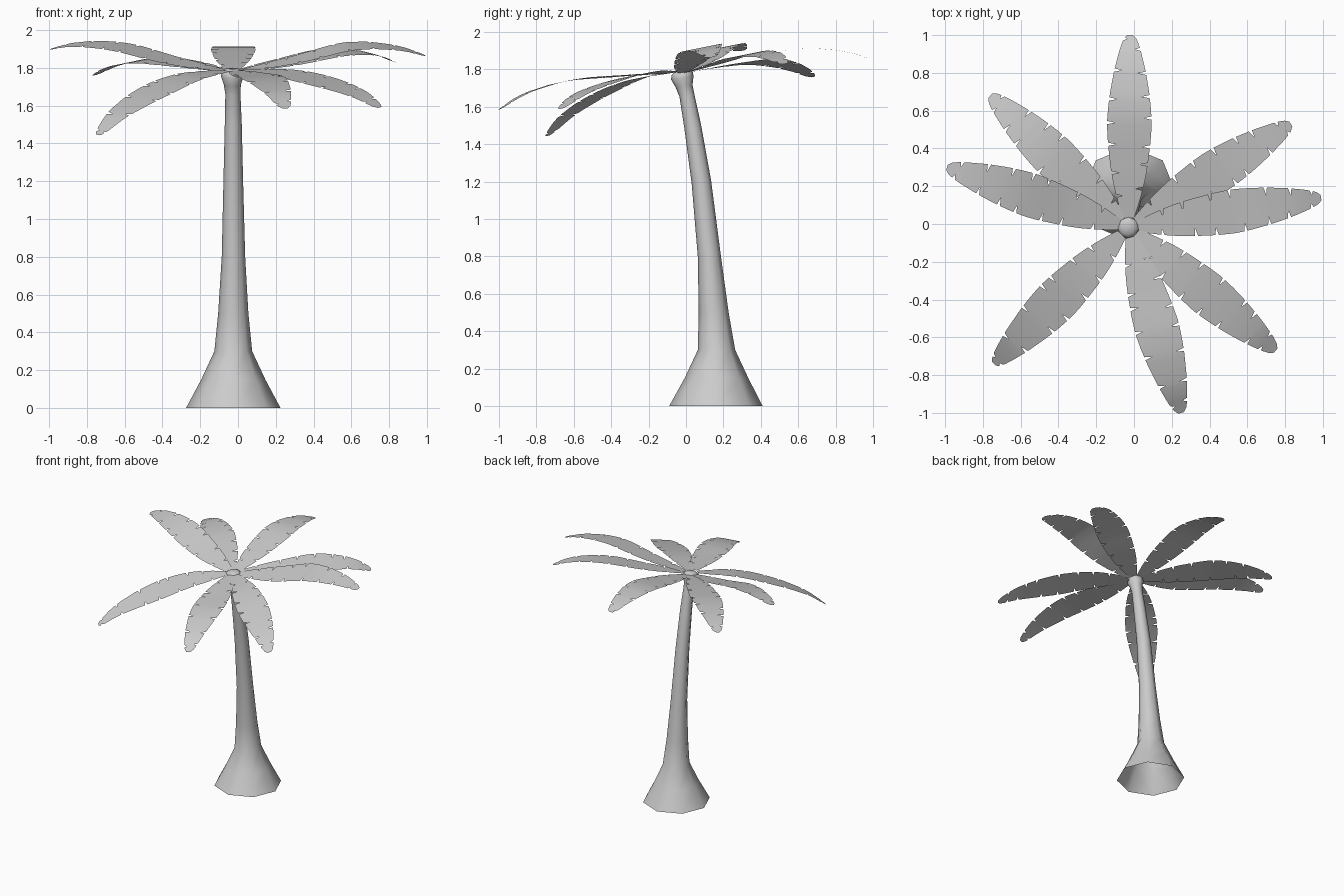
import bpy, bmesh, math, random
from mathutils import Vector

if "Cube" in bpy.data.objects:
    bpy.data.objects.remove(bpy.data.objects["Cube"])

random.seed(4)


def finish(bm, name, angle):
    mesh = bpy.data.meshes.new(name)
    bm.to_mesh(mesh)
    bm.free()
    ob = bpy.data.objects.new(name, mesh)
    bpy.context.collection.objects.link(ob)
    bpy.ops.object.select_all(action='DESELECT')
    ob.select_set(True)
    bpy.context.view_layer.objects.active = ob
    bpy.ops.object.shade_smooth_by_angle(angle=math.radians(angle))


def interp(pts, t):
    """Smooth (Catmull-Rom style) interpolation through (t, value) points."""
    n = len(pts)
    i = max(k for k in range(n - 1) if pts[k][0] <= t)
    (t0, v0), (t1, v1) = pts[i], pts[i + 1]

    def slope(k):
        a, b = pts[max(k - 1, 0)], pts[min(k + 1, n - 1)]
        return (b[1] - a[1]) / (b[0] - a[0])
    h = t1 - t0
    u = (t - t0) / h
    return ((2*u**3 - 3*u**2 + 1) * v0 + (u**3 - 2*u**2 + u) * h * slope(i)
            + (3*u**2 - 2*u**3) * v1 + (u**3 - u**2) * h * slope(i + 1))


# Leaning eight-sided trunk, open at the bottom, domed at the top
SIDES = 8
rings = [  # x, y, z, radius
    (-0.025, 0.16, 0.0, 0.25), (-0.025, 0.163, 0.15, 0.17),
    (-0.025, 0.163, 0.30, 0.10), (-0.025, 0.148, 0.50, 0.08),
    (-0.024, 0.125, 0.80, 0.062), (-0.025, 0.082, 1.20, 0.052),
    (-0.025, 0.035, 1.50, 0.045), (-0.027, 0.005, 1.66, 0.04),
    (-0.03, -0.01, 1.71, 0.045), (-0.03, -0.02, 1.755, 0.06),
    (-0.03, -0.02, 1.78, 0.056), (-0.03, -0.02, 1.795, 0.035),
]
bm = bmesh.new()
prev = None
for x, y, z, r in rings:
    ring = []
    for k in range(SIDES):
        a = 2 * math.pi * k / SIDES
        dy = r * math.sin(a)
        tilt = 0.15 * dy if z > 0.9 else 0
        ring.append(bm.verts.new((x + r * math.cos(a), y + dy, z + tilt)))
    if prev:
        for k in range(SIDES):
            j = (k + 1) % SIDES
            bm.faces.new((prev[k], prev[j], ring[j], ring[k]))
    prev = ring
bm.faces.new(prev)
finish(bm, "trunk", 60)

# Palm leaves: flat arching blades with torn notches along both edges
WIDTH = [(0, 0.03), (0.1, 0.06), (0.22, 0.088), (0.35, 0.106), (0.5, 0.118),
         (0.65, 0.108), (0.8, 0.084), (0.92, 0.055), (0.98, 0.033), (1, 0.015)]
CROWN = Vector((-0.03, -0.02, 1.785))
leaves = [  # tip x, tip y, heights at 30 / 60 / 85 / 100 percent of the length
    (-0.02, 1.00, 1.855, 1.91, 1.895, 1.85),
    (0.83, 0.53, 1.83, 1.88, 1.875, 1.83),
    (0.99, 0.14, 1.845, 1.915, 1.905, 1.865),
    (0.75, -0.67, 1.775, 1.725, 1.66, 1.59),
    (0.25, -1.00, 1.765, 1.74, 1.67, 1.585),
    (-0.74, -0.74, 1.75, 1.66, 1.55, 1.445),
    (-0.99, 0.30, 1.84, 1.91, 1.925, 1.90),
    (-0.76, 0.68, 1.82, 1.84, 1.81, 1.76),
]


def leaf(index, tx, ty, *heights):
    start = 0.05
    flat = Vector((tx - CROWN.x, ty - CROWN.y, 0))
    heading = flat.normalized()
    # the whole crown leans forward, so blades roll with it
    side = Vector((-heading.y, heading.x, 0))
    side.z = side.y * 0.2
    side.normalize()
    zs = [(0, CROWN.z)] + list(zip((0.3, 0.6, 0.85, 1.0), heights))
    notches = [[0.14 + 0.135 * k + random.uniform(-0.035, 0.035) for k in range(7)]
               for _ in range(2)]
    stations = {0.1 * k for k in range(11)} | {0.05, 0.95, 0.98}
    stations = {min(t, 1.0) for t in stations}
    stations = {t for t in stations
                if all(abs(t - n) > 0.014 for ns in notches for n in ns)}
    stations |= {0.0, 1.0}
    for ns in notches:
        for n in ns:
            stations |= {n - 0.009, n, min(n + 0.009, 0.999)}
    bm = bmesh.new()
    prev = None
    for t in sorted(stations):
        p = CROWN + flat * (start + (1 - start) * t)
        p.z = interp(zs, t)
        row = [None, bm.verts.new(p), None]
        for s, ns in enumerate(notches):
            gap = min(abs(t - n) for n in ns)
            w = interp(WIDTH, t)
            w -= min(0.042, w * 0.5) * max(0, 1 - gap / 0.009)
            row[2 * s] = bm.verts.new(p + side * w * (1 if s == 0 else -1))
        if prev:
            for k in range(2):
                bm.faces.new((prev[k], prev[k + 1], row[k + 1], row[k]))
        prev = row
    finish(bm, f"leaf_{index + 1}", 45)


for i, data in enumerate(leaves):
    leaf(i, *data)
